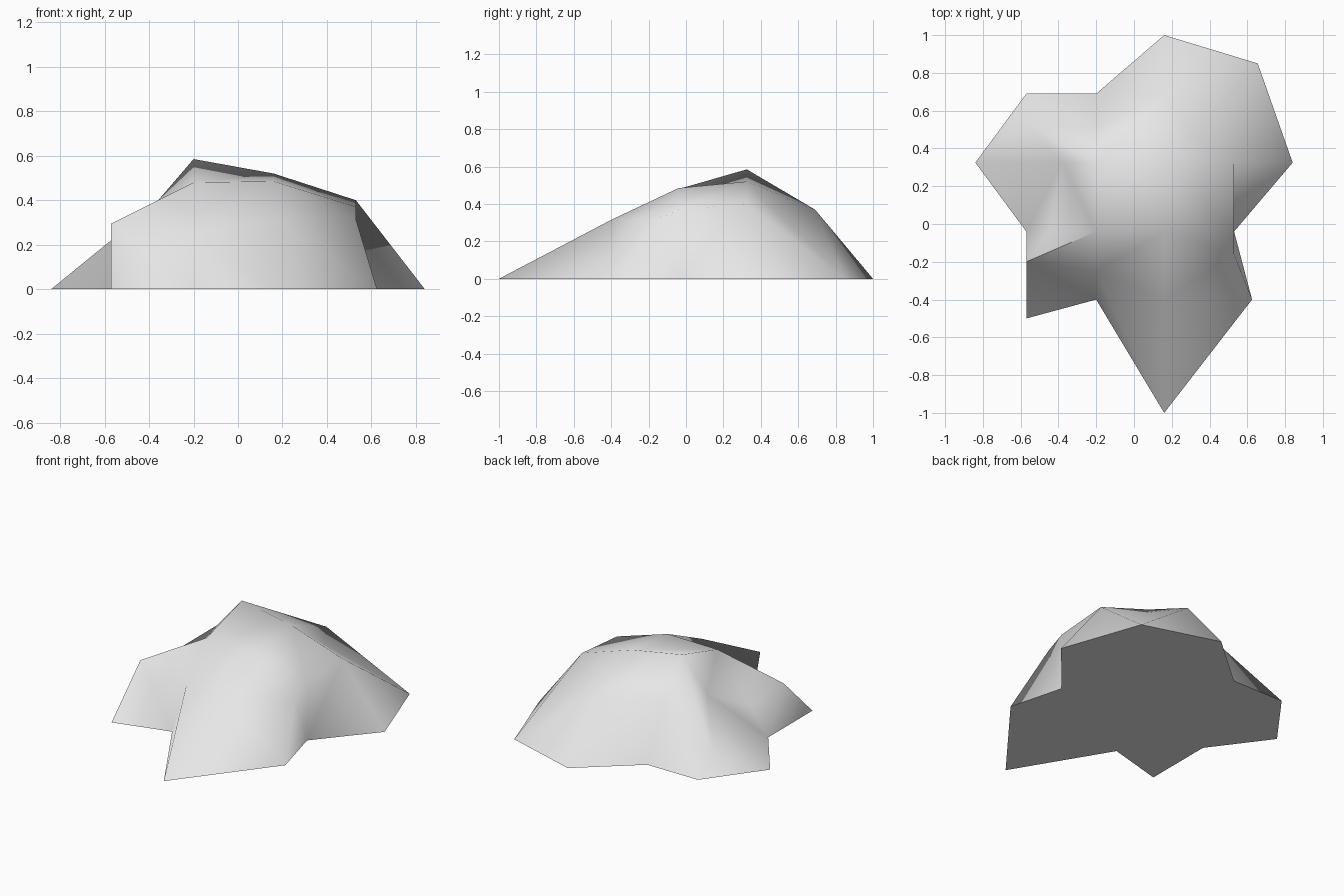
import bpy, bmesh, math

if "Cube" in bpy.data.objects:
    bpy.data.objects.remove(bpy.data.objects["Cube"])

# Ground outline, counter-clockwise from the front left
BASE = [(-.57, -.50), (-.20, -.40), (.16, -1.0), (.625, -.40), (.53, -.04), (.84, .325),
        (.655, .85), (.16, 1.0), (-.20, .69), (-.57, .69), (-.84, .325), (-.57, -.04)]
# Shoulder where the steep sides meet the cap, one point per outline point
LEDGE = [(-.57, -.20, .295), (-.20, -.25, .25), (.16, -.40, .315), (.53, -.16, .315),
         (.53, -.04, .37), (.53, .325, .40), (.31, .46, .38), (.16, .69, .37),
         (-.20, .51, .355), (-.57, .53, .10), (-.38, .325, .375), (-.45, -.04, .17)]
# Summit square, and the summit corner that each shoulder point leads to
SUMMIT = [(-.20, -.04, .48), (.16, -.04, .485), (.16, .325, .52), (-.20, .325, .585)]
CORNER = [0, 0, 1, 1, 1, 2, 2, 2, 3, 3, 3, 0]
FLIPPED = {4, 6, 11}      # side panels folded along the other diagonal

bm = bmesh.new()
base = [bm.verts.new((x, y, 0)) for x, y in BASE]
ledge = [bm.verts.new(p) for p in LEDGE]
summit = [bm.verts.new(p) for p in SUMMIT]
n = len(base)

for i in range(n):
    j = (i + 1) % n
    # Side panel
    if i in FLIPPED:
        bm.faces.new((base[i], base[j], ledge[j]))
        bm.faces.new((base[i], ledge[j], ledge[i]))
    else:
        bm.faces.new((base[i], base[j], ledge[i]))
        bm.faces.new((base[j], ledge[j], ledge[i]))
    # Cap panel
    a, b = summit[CORNER[i]], summit[CORNER[j]]
    bm.faces.new((ledge[i], ledge[j], a) if a is b else (ledge[i], ledge[j], b, a))

# Summit and underside
bm.faces.new(summit)
bm.faces.new(base[::-1])
bmesh.ops.recalc_face_normals(bm, faces=bm.faces)

mesh = bpy.data.meshes.new("rock_mound")
bm.to_mesh(mesh)
bm.free()
rock = bpy.data.objects.new("rock_mound", mesh)
bpy.context.collection.objects.link(rock)

# Plain light grey stone
stone = bpy.data.materials.new("light grey stone")
stone.diffuse_color = (.8, .8, .8, 1)
stone.use_nodes = True
stone.node_tree.nodes["Principled BSDF"].inputs["Base Color"].default_value = stone.diffuse_color
mesh.materials.append(stone)

# Soft shading, with the underside kept crisp
bpy.context.view_layer.objects.active = rock
rock.select_set(True)
bpy.ops.object.shade_smooth_by_angle(angle=math.radians(80))
